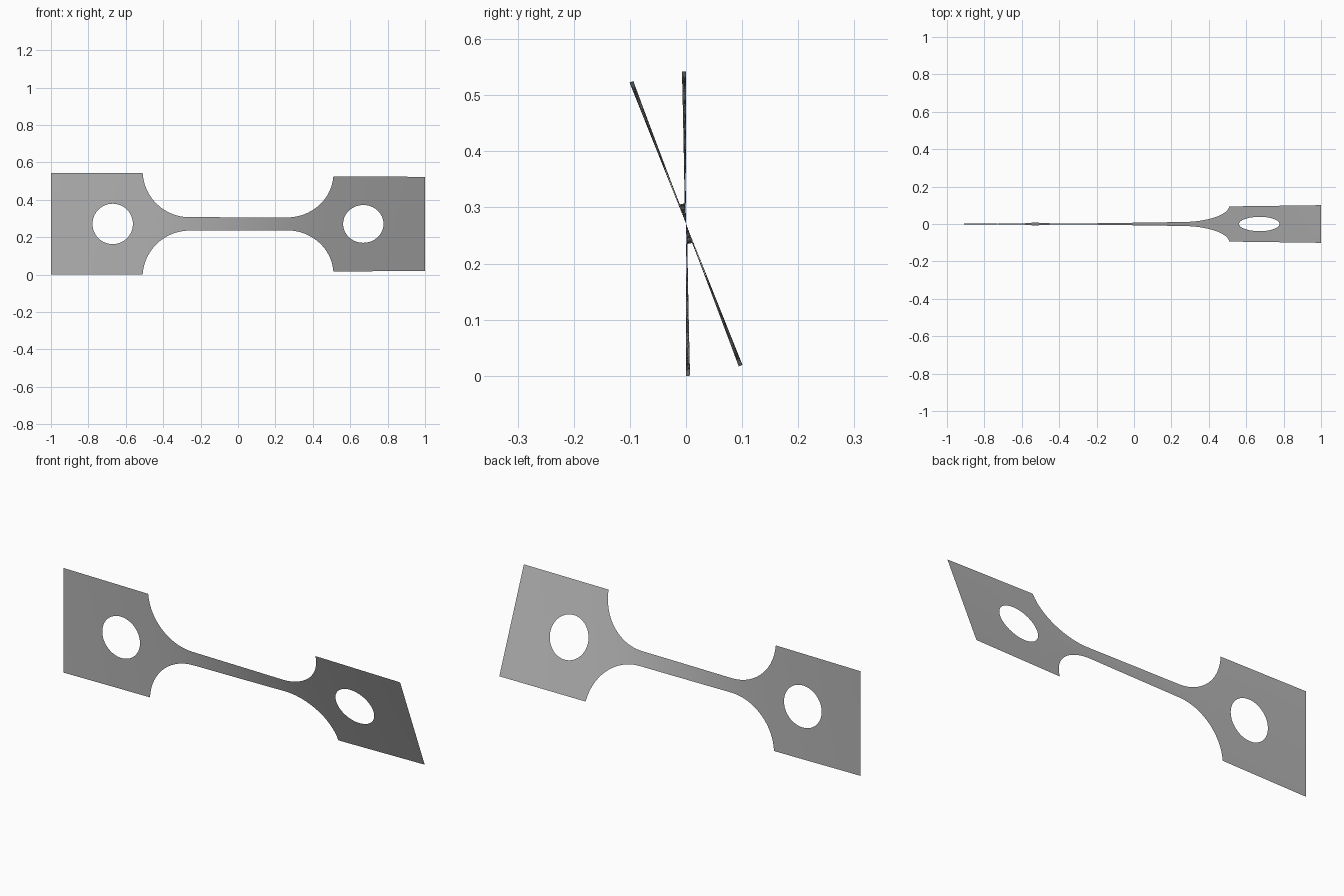
import bpy, bmesh, math

cube = bpy.data.objects.get("Cube")
if cube:
    bpy.data.objects.remove(cube, do_unlink=True)

MID_Z = 0.271        # height of the long axis
GRIP = 0.271         # half height of the wide ends
NECK = 0.036         # half height of the narrow middle
NECK_END = 0.26      # where the fillet starts
RADIUS = 0.25        # fillet radius
HOLE_X, HOLE_R = 0.67, 0.108
TWIST = math.radians(21.8)
ROWS = 4


def half_height(x):
    d = abs(x) - NECK_END
    if d <= 0:
        return NECK
    if d >= RADIUS:
        return GRIP
    return min(GRIP, NECK + RADIUS - math.sqrt(RADIUS ** 2 - d ** 2))


def hole_half(x):
    return math.sqrt(max(0.0, HOLE_R ** 2 - (abs(x) - HOLE_X) ** 2))


def spaced(a, b, n):
    return [a + (b - a) * i / n for i in range(n)]


# Column positions along one half, denser around the round parts
half = spaced(0, NECK_END, 10)
half += [NECK_END + RADIUS * math.sin(math.pi / 2 * i / 20) for i in range(20)]
half += spaced(NECK_END + RADIUS, HOLE_X - HOLE_R, 3)
half += [HOLE_X - HOLE_R * math.cos(math.pi * i / 32) for i in range(32)]
half += spaced(HOLE_X + HOLE_R, 1, 6) + [1.0]
columns = [-x for x in reversed(half[1:])] + half

# The twist builds up faster where the strip is narrower
angles = [0.0]
for a, b in zip(columns, columns[1:]):
    angles.append(angles[-1] + (b - a) / half_height((a + b) / 2))
angles = [TWIST * a / angles[-1] for a in angles]

# Upper and lower strips of the sheet, joined except at the holes
bm = bmesh.new()
for side in (1, -1):
    previous = None
    for x, angle in zip(columns, angles):
        low, high = hole_half(x), half_height(x)
        current = []
        for r in range(ROWS + 1):
            s = side * (low + (high - low) * r / ROWS)
            current.append(bm.verts.new(
                (x, -s * math.sin(angle), MID_Z + s * math.cos(angle))))
        if previous:
            for r in range(ROWS):
                quad = [previous[r], current[r], current[r + 1], previous[r + 1]]
                bm.faces.new(quad if side > 0 else quad[::-1])
        previous = current
bmesh.ops.remove_doubles(bm, verts=bm.verts, dist=0.00001)

mesh = bpy.data.meshes.new("twisted_test_strip")
bm.to_mesh(mesh)
bm.free()
mesh.shade_smooth()

# Plain grey metal
grey = bpy.data.materials.new("grey_metal")
grey.use_nodes = True
color = (0.45, 0.45, 0.45, 1)
grey.diffuse_color = color
grey.node_tree.nodes["Principled BSDF"].inputs["Base Color"].default_value = color
mesh.materials.append(grey)

strip = bpy.data.objects.new("twisted_test_strip", mesh)
bpy.context.collection.objects.link(strip)
